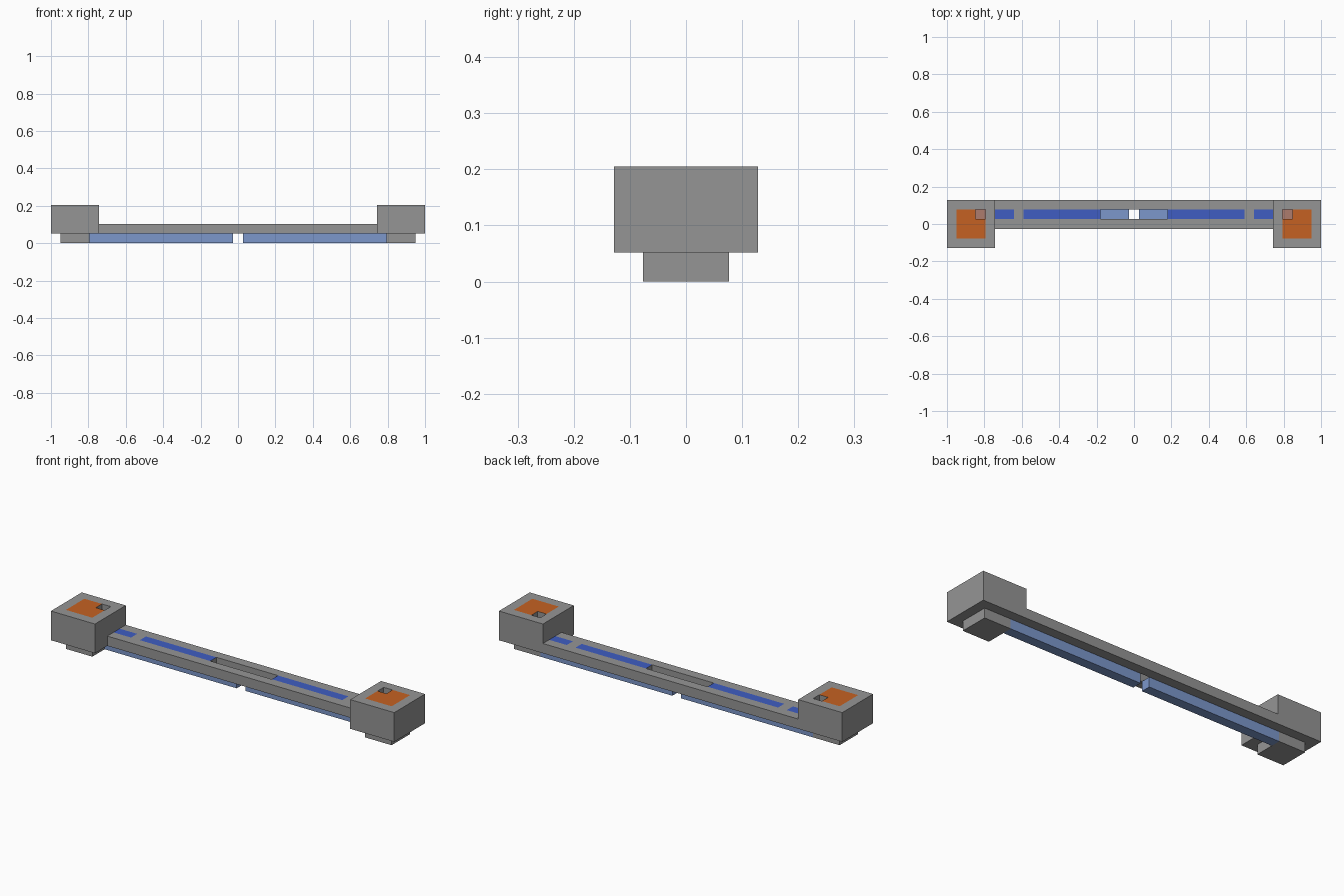
import bpy
import bmesh

cube = bpy.data.objects.get("Cube")
if cube:
    bpy.data.objects.remove(cube, do_unlink=True)

UNIT = 2 / 39  # everything sits on a grid of square cells, 39 cells long


def material(name, colour):
    mat = bpy.data.materials.new(name)
    mat.use_nodes = True
    mat.diffuse_color = (*colour, 1)
    mat.node_tree.nodes["Principled BSDF"].inputs["Base Color"].default_value = (*colour, 1)
    return mat


GREY = material("stone grey", (0.30, 0.30, 0.30))
BLUE = material("deep blue", (0.05, 0.11, 0.54))
PALE_BLUE = material("pale blue", (0.20, 0.31, 0.60))
ORANGE = material("burnt orange", (0.56, 0.12, 0.016))
CLAY = material("clay pink", (0.42, 0.20, 0.155))


def slab(name, xs, ys, z0, z1, body, paint=None, is_open=None):
    """Flat slab cut along grid lines xs, ys; cells may be open or have a painted top."""
    bm = bmesh.new()
    mats = [body]
    nx, ny = len(xs) - 1, len(ys) - 1

    def centre(i, j):
        return (xs[i] + xs[i + 1]) / 2, (ys[j] + ys[j + 1]) / 2

    def solid(i, j):
        if not (0 <= i < nx and 0 <= j < ny):
            return False
        return not (is_open and is_open(*centre(i, j)))

    def face(points, mat=body):
        if mat not in mats:
            mats.append(mat)
        f = bm.faces.new([bm.verts.new([c * UNIT for c in p]) for p in points])
        f.material_index = mats.index(mat)

    for i in range(nx):
        for j in range(ny):
            if not solid(i, j):
                continue
            ring = [(xs[i], ys[j]), (xs[i + 1], ys[j]),
                    (xs[i + 1], ys[j + 1]), (xs[i], ys[j + 1])]
            top = paint(*centre(i, j)) if paint else body
            face([(*p, z1) for p in ring], top)
            face([(*p, z0) for p in reversed(ring)])
            # Walls only where the neighbouring cell is empty
            for k, (di, dj) in enumerate([(0, -1), (1, 0), (0, 1), (-1, 0)]):
                if not solid(i + di, j + dj):
                    a, b = ring[k], ring[(k + 1) % 4]
                    face([(*a, z0), (*b, z0), (*b, z1), (*a, z1)])

    bmesh.ops.remove_doubles(bm, verts=bm.verts, dist=1e-5)
    mesh = bpy.data.meshes.new(name)
    bm.to_mesh(mesh)
    bm.free()
    for mat in mats:
        mesh.materials.append(mat)
    obj = bpy.data.objects.new(name, mesh)
    bpy.context.collection.objects.link(obj)
    return obj


def in_lane(y):
    return 0.5 < y < 1.5


# Long beam with a central through slot and blue inlays along one lane
half = [3.5, 11.5, 12.5, 14.5]


def beam_paint(x, y):
    inlaid = 3.5 < abs(x) < 11.5 or abs(x) > 12.5
    return BLUE if inlaid and in_lane(y) else GREY


slab("long_beam", [-x for x in reversed(half)] + half, [-0.5, 0.5, 1.5, 2.5], 1, 2, GREY,
     beam_paint, lambda x, y: abs(x) < 3.5 and in_lane(y))


# End blocks: orange inlay with a square hole at its inner back corner
def block_paint(x, y):
    return ORANGE if 15.5 < abs(x) < 18.5 and abs(y) < 1.5 else GREY


def block_hole(x, y):
    return 15.5 < abs(x) < 16.5 and in_lane(y)


for side, sign in (("left", 1), ("right", -1)):
    def span(*values):
        return sorted(sign * v for v in values)

    slab(side + "_end_block", span(14.5, 15.5, 16.5, 18.5, 19.5),
         [-2.5, -1.5, 0.5, 1.5, 2.5], 1, 4, GREY, block_paint, block_hole)
    # Foot under the block; its top is the floor of the hole
    slab(side + "_foot", span(15.5, 18.5), [-1.5, 1.5], 0, 1, GREY, lambda x, y: CLAY)
    # Blue rail running from the foot to the central gap
    slab(side + "_rail", span(0.5, 15.5), [0.5, 1.5], 0, 1, PALE_BLUE)
